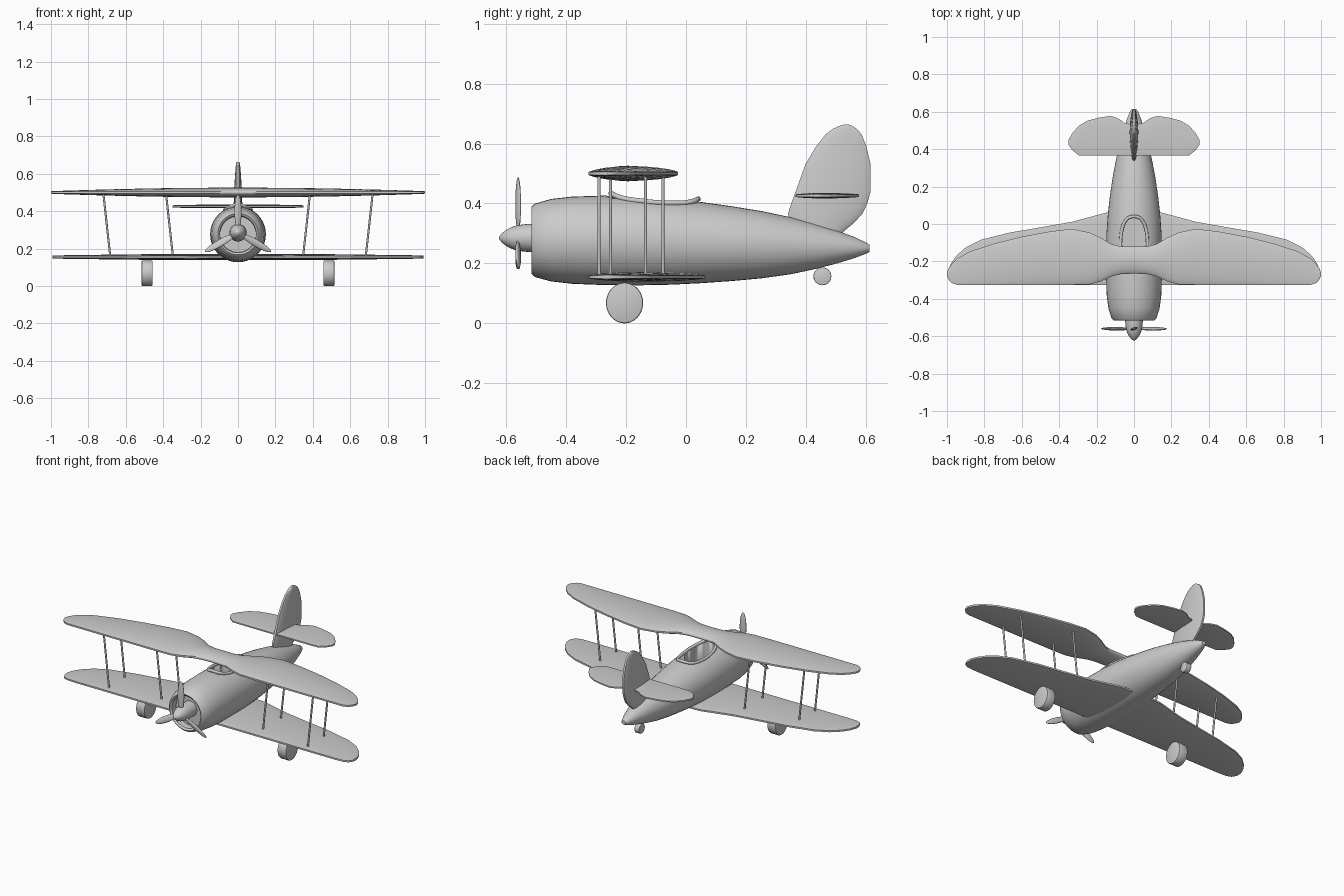
import bpy, bmesh, math
from mathutils import Vector, Matrix

if "Cube" in bpy.data.objects:
    bpy.data.objects.remove(bpy.data.objects["Cube"])


def finish(name, bm, angle=40):
    bmesh.ops.remove_doubles(bm, verts=bm.verts, dist=1e-5)
    bmesh.ops.recalc_face_normals(bm, faces=bm.faces)
    me = bpy.data.meshes.new(name)
    bm.to_mesh(me)
    bm.free()
    ob = bpy.data.objects.new(name, me)
    bpy.context.collection.objects.link(ob)
    bpy.ops.object.select_all(action='DESELECT')
    bpy.context.view_layer.objects.active = ob
    ob.select_set(True)
    bpy.ops.object.shade_smooth_by_angle(angle=math.radians(angle))
    return ob


def loft(name, rings, angle=40):
    """Skin a list of closed rings and cap both ends."""
    bm = bmesh.new()
    vs = [[bm.verts.new(p) for p in r] for r in rings]
    n = len(vs[0])
    for a, b in zip(vs, vs[1:]):
        for i in range(n):
            j = (i + 1) % n
            bm.faces.new((a[i], a[j], b[j], b[i]))
    bm.faces.new(vs[0])
    bm.faces.new(vs[-1])
    return finish(name, bm, angle)


def ring(y, rx, top, bottom, n=40):
    cz, rz = (top + bottom) / 2, (top - bottom) / 2
    return [(rx * math.cos(2 * math.pi * i / n), y, cz + rz * math.sin(2 * math.pi * i / n))
            for i in range(n)]


def panel(name, stations, z, edge, mirror=True, upright=False, n=10):
    """Lens-section panel. Station: span, leading y, trailing y, bulge."""
    if mirror:
        stations = [(-s, a, b, h) for s, a, b, h in reversed(stations) if s > 0] + stations
    rings = []
    for s, a, b, h in stations:
        us = [(1 - math.cos(math.pi * i / n)) / 2 for i in range(n + 1)]
        pts = [(a + (b - a) * u, z + edge + h * (4 * u * (1 - u)) ** .75) for u in us]
        pts += [(a + (b - a) * u, z - edge - h * (4 * u * (1 - u)) ** .75) for u in reversed(us)]
        rings.append([(t, y, s) if upright else (s, y, t) for y, t in pts])
    return loft(name, rings, 45)


def rod(name, p, q, r, sides=16, bevel=0, squash=1):
    p, q = Vector(p), Vector(q)
    d = q - p
    m = Matrix.Translation((p + q) / 2) @ d.to_track_quat('Z', 'Y').to_matrix().to_4x4()
    bm = bmesh.new()
    bmesh.ops.create_cone(bm, cap_ends=True, segments=sides, radius1=r, radius2=r,
                          depth=d.length, matrix=m)
    if bevel:
        rim = [e for e in bm.edges if any(len(f.verts) > 4 for f in e.link_faces)]
        bmesh.ops.bevel(bm, geom=rim, offset=bevel, segments=2, affect='EDGES', profile=.5)
    c = (p + q) / 2
    for v in bm.verts:
        v.co.y = c.y + (v.co.y - c.y) * squash
    return finish(name, bm)


# Fuselage with recessed cowl mouth: y, half width, top z, bottom z
hull = [(-.47, .096, .373, .18), (-.508, .098, .376, .178), (-.516, .108, .388, .167),
        (-.505, .12, .399, .155), (-.45, .137, .415, .14), (-.38, .146, .423, .132),
        (-.28, .149, .426, .128), (-.15, .149, .424, .127), (-.05, .147, .416, .129),
        (.05, .14, .405, .134), (.15, .129, .391, .141), (.25, .114, .375, .15),
        (.35, .095, .354, .164), (.43, .076, .333, .181), (.5, .057, .311, .199),
        (.56, .038, .289, .217), (.6, .022, .27, .232), (.612, .014, .262, .238)]
body = loft('fuselage', [ring(*s) for s in hull])


def opening(t, rx=.068, ry=.14):
    # rounded U outline of the cockpit, seen from above
    c, s = math.cos(t), math.sin(t)
    return (rx * math.copysign(abs(c) ** .75, c), -.105 + ry * s)


# Cockpit cut
angles = [2 * math.pi * i / 40 for i in range(40)]
cutter = loft('cockpit_cutter', [[(*opening(t), z) for t in angles] for z in (.29, .6)])
cut = body.modifiers.new('cockpit', 'BOOLEAN')
cut.operation, cut.object, cut.solver = 'DIFFERENCE', cutter, 'EXACT'
bpy.context.view_layer.objects.active = body
bpy.ops.object.modifier_apply(modifier='cockpit')
bpy.data.objects.remove(cutter)


def hull_z(x, y):
    for a, b in zip(hull[2:], hull[3:]):
        if a[0] <= y <= b[0]:
            f = (y - a[0]) / (b[0] - a[0])
            w, t, o = [a[i] + (b[i] - a[i]) * f for i in (1, 2, 3)]
            return (t + o) / 2 + (t - o) / 2 * math.sqrt(max(0, 1 - (x / w) ** 2))


# Cockpit rim, raised at front and back
cu = bpy.data.curves.new('cockpit_rim', 'CURVE')
cu.dimensions, cu.bevel_depth, cu.bevel_resolution = '3D', .009, 2
sp = cu.splines.new('POLY')
sp.points.add(39)
for p, t in zip(sp.points, angles):
    x, y = opening(t, .072, .145)
    p.co = (x, y, hull_z(x, y) + .001 + .008 * abs(math.sin(t)) ** 6, 1)
sp.use_cyclic_u = True
bpy.context.collection.objects.link(bpy.data.objects.new('cockpit_rim', cu))

# Spinner and hub
spin = [(-.624, .003), (-.615, .015), (-.6, .027), (-.58, .037), (-.56, .043),
        (-.525, .047), (-.46, .047)]
loft('spinner', [ring(y, r, .285 + r, .285 - r, 24) for y, r in spin])

# Three propeller blades
for k in range(3):
    bm = bmesh.new()
    m = (Matrix.Translation((0, -.56, .285)) @ Matrix.Rotation(k * math.tau / 3, 4, 'Y')
         @ Matrix.Translation((0, 0, .112)) @ Matrix.Rotation(.3, 4, 'Z')
         @ Matrix.Diagonal((.02, .008, .091, 1)))
    bmesh.ops.create_uvsphere(bm, u_segments=16, v_segments=12, radius=1, matrix=m)
    finish(f'propeller_blade_{k + 1}', bm, 60)

# Wings
panel('upper_wing', [
    (0, -.265, -.12, .021), (.07, -.268, -.12, .021), (.12, -.28, -.108, .021),
    (.18, -.308, -.072, .02), (.24, -.323, -.045, .02), (.33, -.325, -.026, .019),
    (.45, -.325, -.04, .017), (.6, -.325, -.068, .014), (.75, -.325, -.105, .01),
    (.88, -.325, -.148, .006), (.945, -.325, -.185, .004), (.975, -.315, -.215, .003),
    (.993, -.295, -.24, .002), (1, -.275, -.262, .001)], .5, .005)
panel('lower_wing', [
    (0, -.325, .068, .011), (.14, -.325, .063, .011), (.33, -.325, .012, .011),
    (.5, -.325, -.018, .01), (.66, -.325, -.045, .008), (.82, -.325, -.085, .006),
    (.9, -.325, -.125, .005), (.95, -.322, -.17, .004), (.978, -.31, -.21, .003),
    (.992, -.285, -.245, .002)], .155, .005)

# Tailplane and fin
panel('tailplane', [
    (0, .365, .53, .005), (.05, .365, .54, .005), (.085, .365, .565, .005),
    (.125, .365, .578, .005), (.19, .365, .568, .005), (.25, .365, .552, .004),
    (.295, .367, .525, .004), (.33, .395, .485, .003), (.35, .425, .45, .001)], .426, .004)
panel('tail_fin', [
    (.29, .37, .51, .014), (.31, .36, .53, .015), (.335, .35, .56, .016),
    (.365, .34, .588, .017), (.4, .351, .605, .017), (.44, .366, .616, .017),
    (.53, .398, .616, .014), (.59, .434, .602, .01), (.63, .465, .586, .007),
    (.65, .492, .569, .005), (.66, .515, .552, .003), (.664, .53, .54, .001)],
    0, .006, mirror=False, upright=True)

# Wing struts and main wheels, both sides
for side, s in (('left', -1), ('right', 1)):
    for n, (x, y) in enumerate([(.72, -.29), (.72, -.135), (.385, -.252), (.385, -.077)]):
        rod(f'{side}_strut_{n + 1}', (s * x, y, .495), (s * (x - .037), y, .158), .0055, 12)
    rod(f'{side}_wheel', (s * .456, -.205, .068), (s * .516, -.205, .068), .068, 40, .006, .91)

# Tail wheel
rod('tail_wheel', (-.016, .455, .157), (.016, .455, .157), .03, 24, .003)
